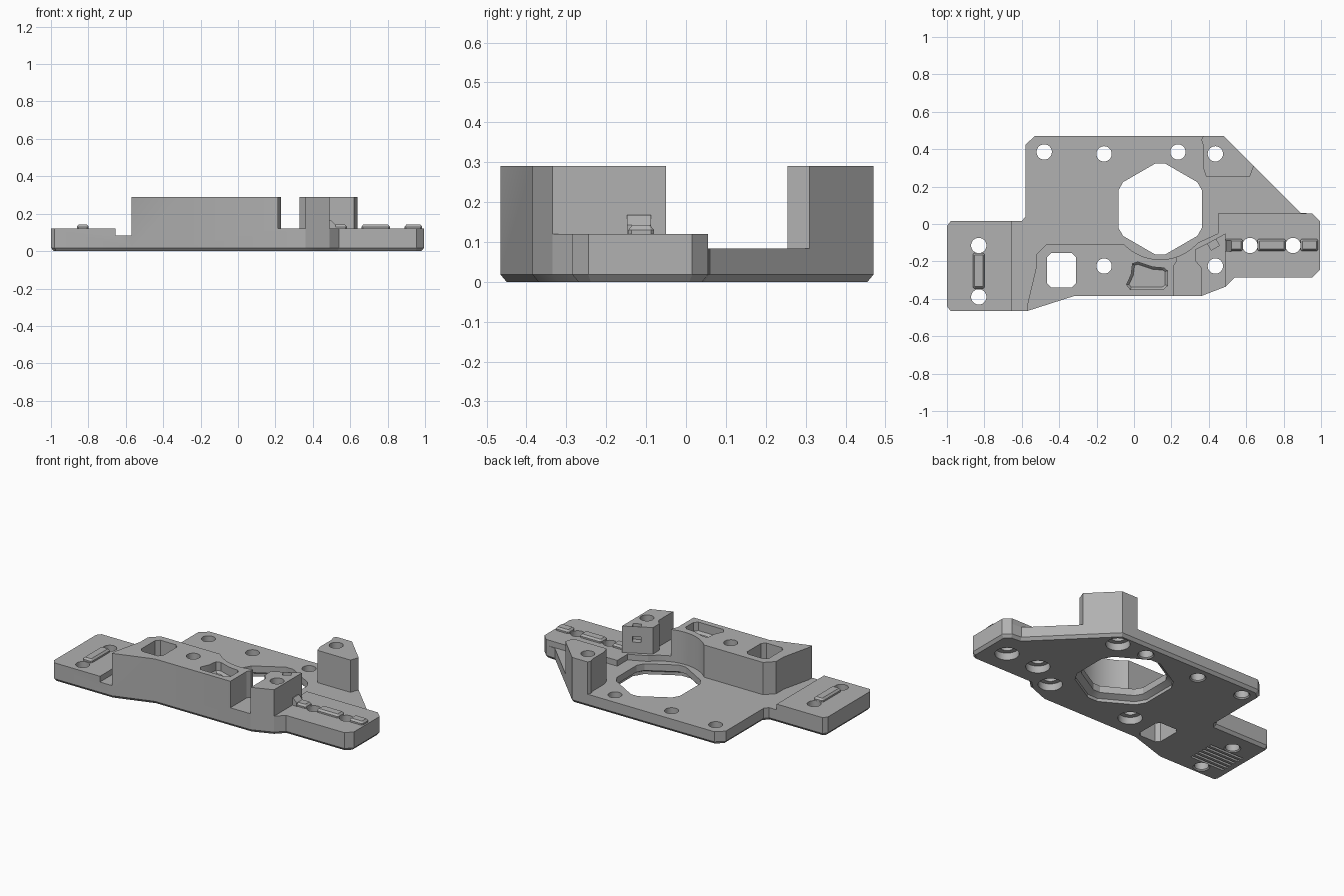
import bpy, bmesh, math
from mathutils import Vector, Matrix

old = bpy.data.objects.get("Cube")
if old:
    bpy.data.objects.remove(old, do_unlink=True)

grey = bpy.data.materials.new("machined_grey")
grey.use_nodes = True
COLOR = (0.44, 0.44, 0.44, 1)
grey.diffuse_color = COLOR
grey.node_tree.nodes["Principled BSDF"].inputs["Base Color"].default_value = COLOR


def inset(poly, d):
    """Move every edge of a counter-clockwise outline inwards by d."""
    out = []
    for i, p in enumerate(poly):
        p, a, b = Vector(p), Vector(poly[i - 1]), Vector(poly[(i + 1) % len(poly)])
        u, v = (p - a).normalized(), (b - p).normalized()
        n1, n2 = Vector((-u.y, u.x)), Vector((-v.y, v.x))
        out.append(p + (n1 + n2) * d / (1 + n1.dot(n2)))
    return out


def loft(name, levels):
    """Solid through stacked outlines given as (z, outline)."""
    bm = bmesh.new()
    rings = [[bm.verts.new((p[0], p[1], z)) for p in poly] for z, poly in levels]
    n = len(rings[0])
    for low, high in zip(rings, rings[1:]):
        for i in range(n):
            j = (i + 1) % n
            bm.faces.new((low[i], low[j], high[j], high[i]))
    bm.faces.new(rings[0][::-1])
    bm.faces.new(rings[-1])
    mesh = bpy.data.meshes.new(name)
    bm.to_mesh(mesh)
    bm.free()
    mesh.materials.append(grey)
    ob = bpy.data.objects.new(name, mesh)
    bpy.context.collection.objects.link(ob)
    return ob


def prism(name, poly, z0, z1):
    return loft(name, [(z0, poly), (z1, poly)])


def rect(x0, x1, y0, y1, c=0.0):
    if c == 0:
        return [(x0, y0), (x1, y0), (x1, y1), (x0, y1)]
    return [(x0 + c, y0), (x1 - c, y0), (x1, y0 + c), (x1, y1 - c),
            (x1 - c, y1), (x0 + c, y1), (x0, y1 - c), (x0, y0 + c)]


def circle(x, y, r, n=28):
    return [(x + r * math.cos(2 * math.pi * i / n), y + r * math.sin(2 * math.pi * i / n))
            for i in range(n)]


HUB = (0.14, 0.08)


def arc(a0, a1, n=12, r=0.27):
    angles = [math.radians(a0 + (a1 - a0) * i / n) for i in range(n + 1)]
    return [(HUB[0] + r * math.cos(a), HUB[1] + r * math.sin(a)) for a in angles]


def combine(target, tool, operation):
    mod = target.modifiers.new("join", 'BOOLEAN')
    mod.operation, mod.solver, mod.object = operation, 'EXACT', tool
    bpy.context.view_layer.update()
    graph = bpy.context.evaluated_depsgraph_get()
    mesh = bpy.data.meshes.new_from_object(target.evaluated_get(graph))
    target.modifiers.clear()
    target.data = mesh
    bpy.data.objects.remove(tool, do_unlink=True)


# Base plate with a bevelled underside
outline = [(-1, -0.44), (-0.98, -0.465), (-0.57, -0.465), (-0.32, -0.385), (0.36, -0.385),
           (0.49, -0.335), (0.54, -0.285), (0.955, -0.285), (0.995, -0.245), (0.995, 0.015),
           (0.955, 0.055), (0.89, 0.06), (0.48, 0.47), (-0.53, 0.47), (-0.58, 0.425),
           (-0.58, 0.04), (-0.6, 0.015), (-0.98, 0.015), (-1, -0.01)]
body = loft("mount_body", [(0, inset(outline, 0.015)), (0.018, outline), (0.083, outline)])

# Raised left pad
left_pad = [(-1, -0.44), (-0.98, -0.465), (-0.655, -0.465), (-0.655, 0.015),
            (-0.98, 0.015), (-1, -0.01)]
combine(body, prism("left_pad", left_pad, 0.05, 0.12), 'UNION')

# Raised right arm and the floor of the gap in front of the hub
right_arm = [(0.1, -0.385), (0.36, -0.385), (0.49, -0.335), (0.54, -0.285), (0.955, -0.285),
             (0.995, -0.245), (0.995, 0.015), (0.955, 0.055), (0.45, 0.055),
             (0.45, -0.05)] + arc(-42, -95)
combine(body, prism("right_arm", right_arm, 0.05, 0.12), 'UNION')

# Tall main block, hollowed round the hub
main_block = ([(-0.57, -0.465), (-0.32, -0.385), (0.215, -0.385), (0.215, -0.22), (0.23, -0.195)]
              + arc(-71, -135)
              + [(-0.47, -0.11), (-0.525, -0.165), (-0.525, -0.24), (-0.57, -0.43)])
combine(body, prism("main_block", main_block, 0.06, 0.29), 'UNION')

# Small front block
front_block = [(0.36, -0.385), (0.49, -0.335), (0.49, -0.05), (0.38, -0.11),
               (0.33, -0.135), (0.33, -0.2), (0.36, -0.235)]
combine(body, prism("front_block", front_block, 0.06, 0.29), 'UNION')

# Rear post
rear_post = [(0.385, 0.255), (0.62, 0.255), (0.64, 0.31), (0.48, 0.47), (0.37, 0.47),
             (0.36, 0.45), (0.37, 0.42), (0.37, 0.3)]
combine(body, prism("rear_post", rear_post, 0.06, 0.29), 'UNION')

# Six-sided hub opening with a wider rim underneath
hub = []
for k in range(6):
    for turn in (-6, 6):
        a = math.radians(30 + 60 * k + turn)
        hub.append((HUB[0] + 0.245 * math.cos(a), HUB[1] + 0.245 * math.sin(a)))
wide = inset(hub, -0.035)
combine(body, prism("hub_cut", hub, -0.1, 0.4), 'DIFFERENCE')
combine(body, loft("hub_rim_cut", [(-0.02, wide), (0.02, wide), (0.04, hub)]), 'DIFFERENCE')

# Screw holes: deep counterbores or small countersinks underneath
bored = [(0.435, 0.375), (-0.16, -0.225), (0.435, -0.225), (0.62, -0.115), (0.85, -0.115)]
sunk = [(-0.48, 0.385), (-0.16, 0.375), (0.235, 0.385), (-0.83, -0.115), (-0.83, -0.39)]
for x, y in bored + sunk:
    combine(body, prism("screw_cut", circle(x, y, 0.041), -0.1, 0.5), 'DIFFERENCE')
for x, y in bored:
    combine(body, prism("bore_cut", circle(x, y, 0.07), -0.1, 0.045), 'DIFFERENCE')
for x, y in sunk:
    cone = [(-0.01, circle(x, y, 0.058)), (0.012, circle(x, y, 0.036))]
    combine(body, loft("sink_cut", cone), 'DIFFERENCE')

# Square window and curved pocket in the main block
combine(body, prism("window_cut", rect(-0.465, -0.31, -0.34, -0.155, 0.022), -0.1, 0.5),
        'DIFFERENCE')
pocket = [(-0.04, -0.325), (-0.02, -0.35), (0.155, -0.35), (0.178, -0.33), (0.178, -0.25),
          (0.16, -0.235), (0.1, -0.23), (0.02, -0.203), (-0.008, -0.212), (-0.015, -0.27)]
combine(body, loft("pocket_cut", [(0.22, inset(pocket, 0.012)), (0.235, pocket),
                                  (0.4, pocket)]), 'DIFFERENCE')

# Small slanted socket in the front block
tilt = Matrix.Rotation(math.radians(30), 2)
socket = [tilt @ Vector(p) + Vector((0.425, -0.11)) for p in rect(-0.025, 0.025, -0.02, 0.02)]
combine(body, prism("socket_top_cut", socket, 0.25, 0.4), 'DIFFERENCE')
side = [tilt @ Vector(p) + Vector((0.425, -0.11)) for p in rect(-0.025, 0.025, -0.02, 0.1)]
combine(body, prism("socket_side_cut", side, 0.19, 0.225), 'DIFFERENCE')

# Grip grooves under the left pad
for k in range(6):
    y = -0.335 + 0.033 * k
    combine(body, prism("groove_cut", rect(-0.95, -0.71, y - 0.008, y + 0.008), -0.1, 0.02),
            'DIFFERENCE')

# Clean up flat faces
bm = bmesh.new()
bm.from_mesh(body.data)
bmesh.ops.remove_doubles(bm, verts=bm.verts, dist=0.0002)
bmesh.ops.dissolve_limit(bm, angle_limit=0.01, verts=bm.verts, edges=bm.edges)
bm.to_mesh(body.data)
bm.free()


# Raised locating keys with bevelled tops
def key(name, x0, x1, y0, y1):
    foot = rect(x0, x1, y0, y1, 0.008)
    loft(name, [(0.11, foot), (0.13, foot), (0.142, inset(foot, 0.01))])


key("left_key", -0.862, -0.798, -0.345, -0.155)
for i, (x0, x1) in enumerate([(0.485, 0.582), (0.66, 0.812), (0.89, 0.985)]):
    key(f"arm_key_{i + 1}", x0, x1, -0.145, -0.08)

# Wedge where the first arm key meets the front block
wedge = rect(0.47, 0.52, -0.148, -0.088)
loft("key_wedge", [(0.11, wedge), (0.142, wedge), (0.167, rect(0.47, 0.495, -0.148, -0.088))])

# Smooth the round walls, keep the edges sharp
bpy.ops.object.select_all(action='DESELECT')
body.select_set(True)
bpy.context.view_layer.objects.active = body
bpy.ops.object.shade_smooth_by_angle(angle=math.radians(20))
